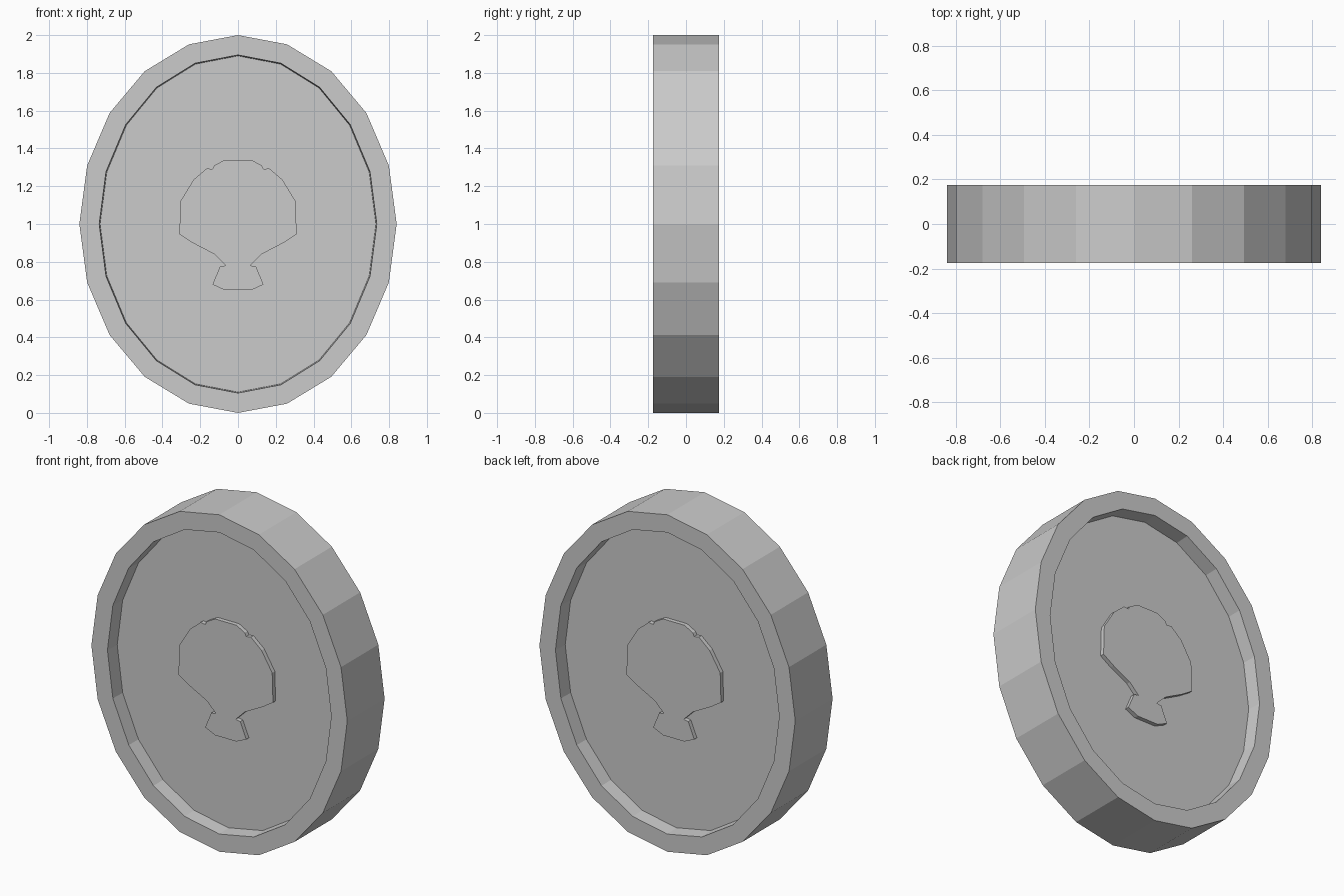
import bpy, bmesh, math

if "Cube" in bpy.data.objects:
    bpy.data.objects.remove(bpy.data.objects["Cube"])

SIDES = 20


def make_object(name, bm):
    bmesh.ops.recalc_face_normals(bm, faces=bm.faces)
    mesh = bpy.data.meshes.new(name)
    bm.to_mesh(mesh)
    bm.free()
    obj = bpy.data.objects.new(name, mesh)
    bpy.context.collection.objects.link(obj)
    return obj


def bridge(bm, a, b):
    n = len(a)
    for i in range(n):
        j = (i + 1) % n
        bm.faces.new((a[i], a[j], b[j], b[i]))


# Oval disc with a raised rim on both faces: (x radius, z radius, y) per ring
rings = [
    (0.73, 0.89, -0.09), (0.735, 0.895, -0.175), (0.84, 1.0, -0.175),
    (0.84, 1.0, 0.175), (0.735, 0.895, 0.175), (0.73, 0.89, 0.09),
]
bm = bmesh.new()
loops = []
for rx, rz, y in rings:
    loops.append([bm.verts.new((rx * math.sin(i * math.tau / SIDES), y,
                                1 + rz * math.cos(i * math.tau / SIDES)))
                  for i in range(SIDES)])
for a, b in zip(loops, loops[1:]):
    bridge(bm, a, b)
bm.faces.new(loops[0])
bm.faces.new(loops[-1])
make_object("coin_disc", bm)

# Scallop outline, right half from top to bottom, mirrored to the left
half = [
    (0.07, 1.34), (0.125, 1.31), (0.135, 1.29), (0.165, 1.295), (0.235, 1.235),
    (0.305, 1.12), (0.31, 0.945), (0.24, 0.90), (0.125, 0.84), (0.065, 0.78),
    (0.095, 0.775), (0.135, 0.68), (0.07, 0.65),
]
outline = half + [(-x, z) for x, z in reversed(half)]


# Low shell relief on each recessed face
def shell_relief(name, side):
    bm = bmesh.new()
    base = [bm.verts.new((x, side * 0.08, z)) for x, z in outline]
    top = [bm.verts.new((x, side * 0.115, z)) for x, z in outline]
    bridge(bm, base, top)
    bm.faces.new(base)
    bm.faces.new(top)
    make_object(name, bm)


shell_relief("front_shell_relief", -1)
shell_relief("back_shell_relief", 1)
